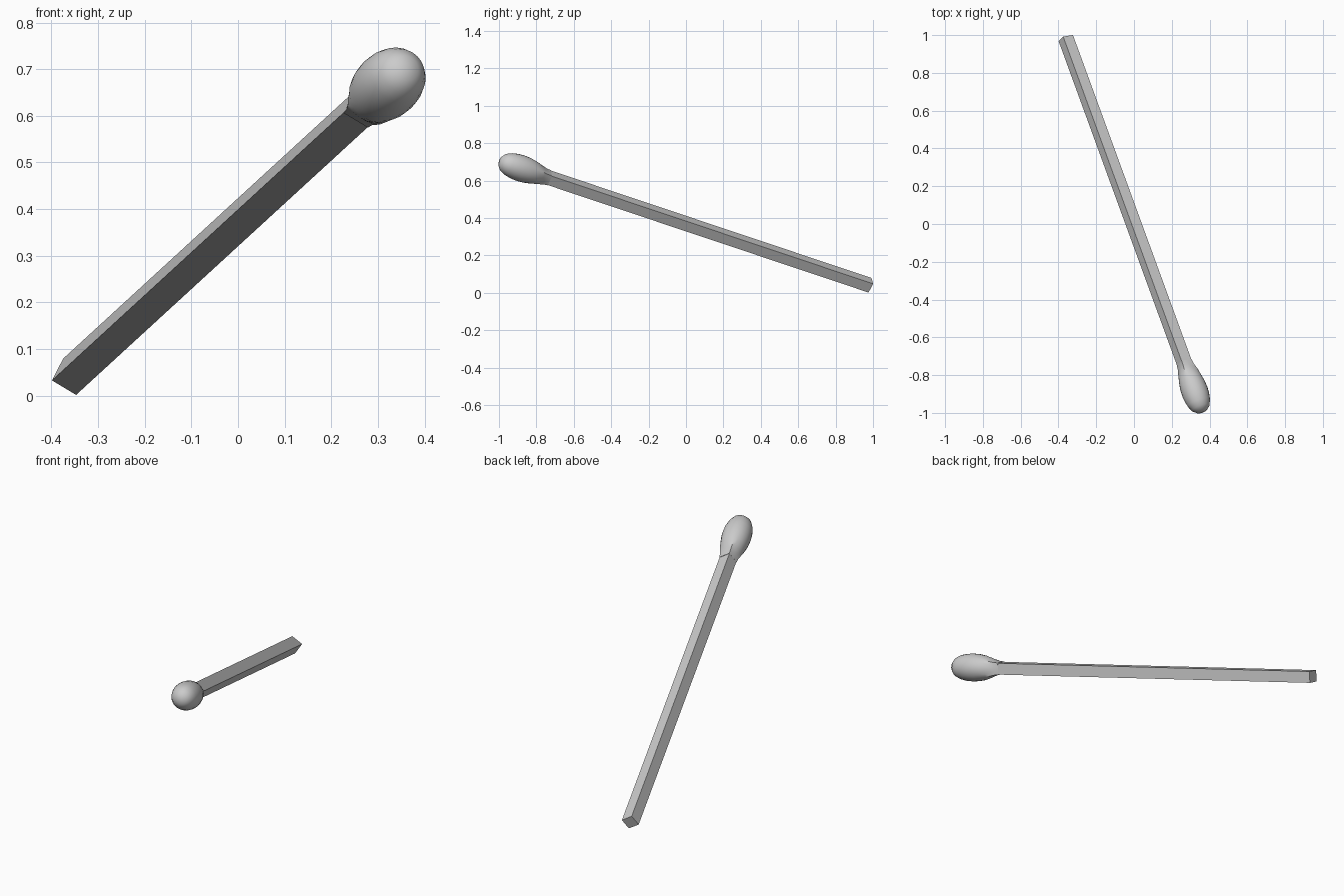
import bpy, bmesh, math
from mathutils import Vector, Matrix

if "Cube" in bpy.data.objects:
    bpy.data.objects.remove(bpy.data.objects["Cube"])

# Tilted frame: local z runs along the stick from its foot to the head
foot = Vector((-0.361, 0.984, 0.0405))
axis = Vector((0.365, -1.0, 0.335)).normalized()
side = Vector((0.053, 0.009, -0.032))
side = (side - axis * side.dot(axis)).normalized()
frame = Matrix((side, axis.cross(side), axis)).transposed().to_4x4()
frame.translation = foot


def finish(bm, name):
    bmesh.ops.recalc_face_normals(bm, faces=bm.faces)
    bm.transform(frame)
    mesh = bpy.data.meshes.new(name)
    bm.to_mesh(mesh)
    bm.free()
    ob = bpy.data.objects.new(name, mesh)
    bpy.context.collection.objects.link(ob)
    return ob


# Square wooden stick
length, w, d = 1.97, 0.061, 0.058
bm = bmesh.new()
bmesh.ops.create_cube(bm, size=1)
bmesh.ops.scale(bm, vec=(w, d, length), verts=bm.verts)
bmesh.ops.translate(bm, vec=(0, 0, length / 2), verts=bm.verts)
finish(bm, "stick")

# Bulbous head: (radius, height) rings, squarish at the neck and round at the bulb
profile = [(0.031, 1.915), (0.035, 1.94), (0.043, 1.96), (0.053, 1.985),
           (0.063, 2.015), (0.069, 2.05), (0.071, 2.085), (0.069, 2.12),
           (0.062, 2.155), (0.049, 2.185), (0.028, 2.204)]
n = 24
bm = bmesh.new()
rings = []
for i, (r, z) in enumerate(profile):
    square = max(0.0, 1 - i / 4)
    ring = []
    for k in range(n):
        a = 2 * math.pi * k / n
        c, s = math.cos(a), math.sin(a)
        rr = r * (1 - square + square / max(abs(c), abs(s)))
        ring.append(bm.verts.new((rr * c, rr * s, z)))
    rings.append(ring)
for lo, hi in zip(rings, rings[1:]):
    for k in range(n):
        bm.faces.new((lo[k], lo[(k + 1) % n], hi[(k + 1) % n], hi[k]))
tip = bm.verts.new((0, 0, 2.21))
for k in range(n):
    bm.faces.new((rings[-1][k], rings[-1][(k + 1) % n], tip))
bm.faces.new(rings[0][::-1])
head = finish(bm, "match_head")
bpy.context.view_layer.objects.active = head
head.select_set(True)
bpy.ops.object.shade_smooth_by_angle(angle=math.radians(40))
